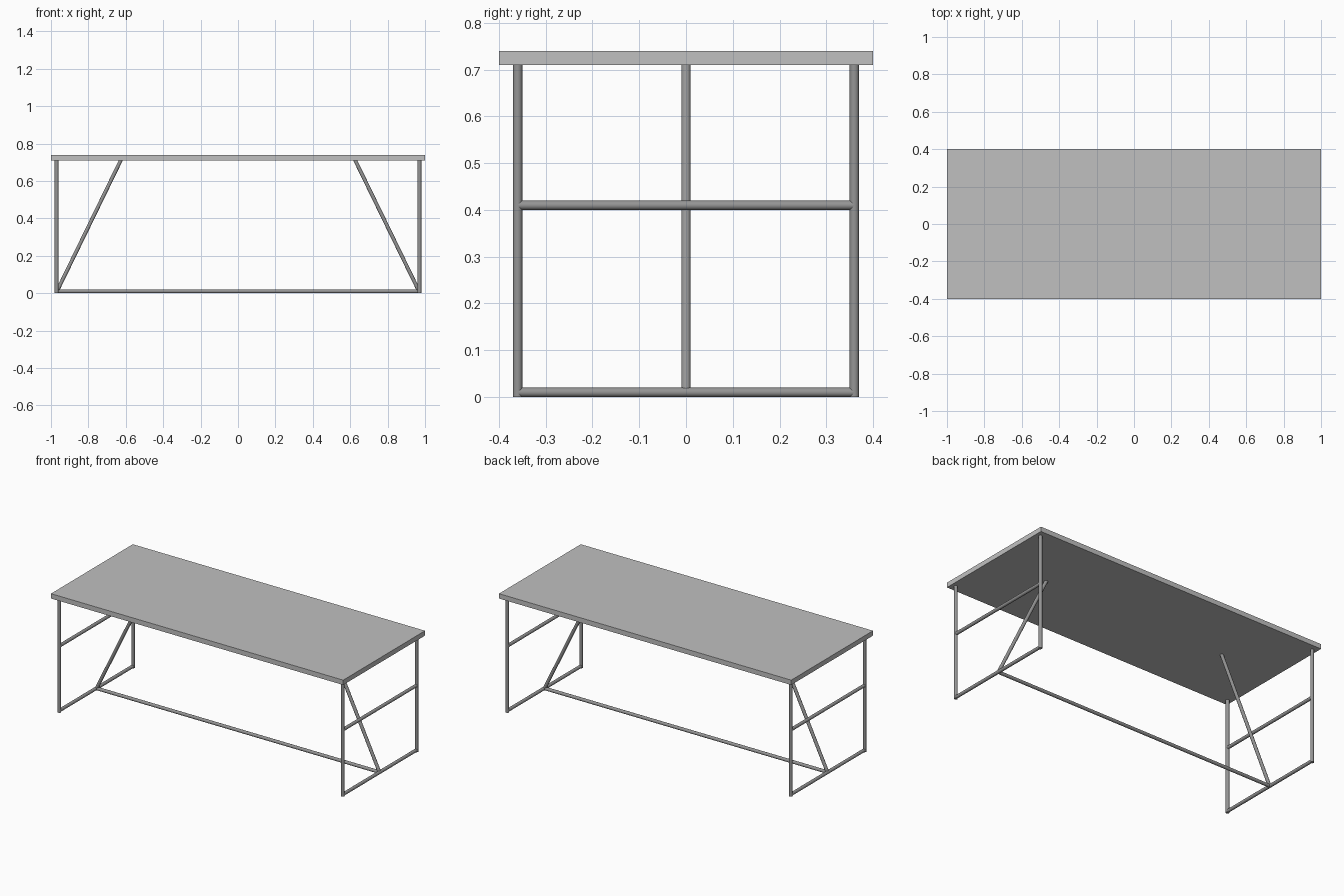
import bpy
import math
from mathutils import Vector

old = bpy.data.objects.get("Cube")
if old:
    bpy.data.objects.remove(old, do_unlink=True)


def make_material(name, grey):
    mat = bpy.data.materials.new(name)
    mat.use_nodes = True
    colour = (grey, grey, grey, 1)
    mat.diffuse_color = colour
    mat.node_tree.nodes["Principled BSDF"].inputs["Base Color"].default_value = colour
    return mat


top_grey = make_material("light grey top", 0.53)
steel = make_material("grey steel", 0.30)

HALF_X, HALF_Y = 0.97, 0.36   # tube centre lines
TUBE = 0.01                   # tube radius
TOP_Z, UNDER_Z = 0.74, 0.71


def tube(name, start, end):
    """Round tube between two points."""
    a, b = Vector(start), Vector(end)
    bpy.ops.mesh.primitive_cylinder_add(
        vertices=24, radius=TUBE, depth=(b - a).length, location=(a + b) / 2)
    ob = bpy.context.object
    ob.name = name
    ob.rotation_euler = (b - a).to_track_quat("Z", "Y").to_euler()
    ob.data.materials.append(steel)
    bpy.ops.object.shade_smooth_by_angle(angle=math.radians(40))
    return ob


# Table top
bpy.ops.mesh.primitive_cube_add(size=1, location=(0, 0, (TOP_Z + UNDER_Z) / 2))
table_top = bpy.context.object
table_top.name = "table_top"
table_top.scale = (2, 0.8, TOP_Z - UNDER_Z)
table_top.data.materials.append(top_grey)

# End frames with diagonal braces
for side, sx in (("left", 1), ("right", -1)):
    x = sx * HALF_X
    for end, y in (("front", -HALF_Y), ("back", HALF_Y)):
        tube(f"{end}_{side}_leg", (x, y, 0), (x, y, UNDER_Z + 0.005))
    for part, z in (("floor_bar", TUBE), ("middle_bar", 0.41)):
        tube(f"{side}_{part}", (x, -HALF_Y, z), (x, HALF_Y, z))
    tube(f"{side}_diagonal_brace", (x, 0, 0.006), (sx * 0.622, 0, 0.72))

# Long bar joining the two end frames
tube("long_floor_bar", (-HALF_X, 0, TUBE), (HALF_X, 0, TUBE))
